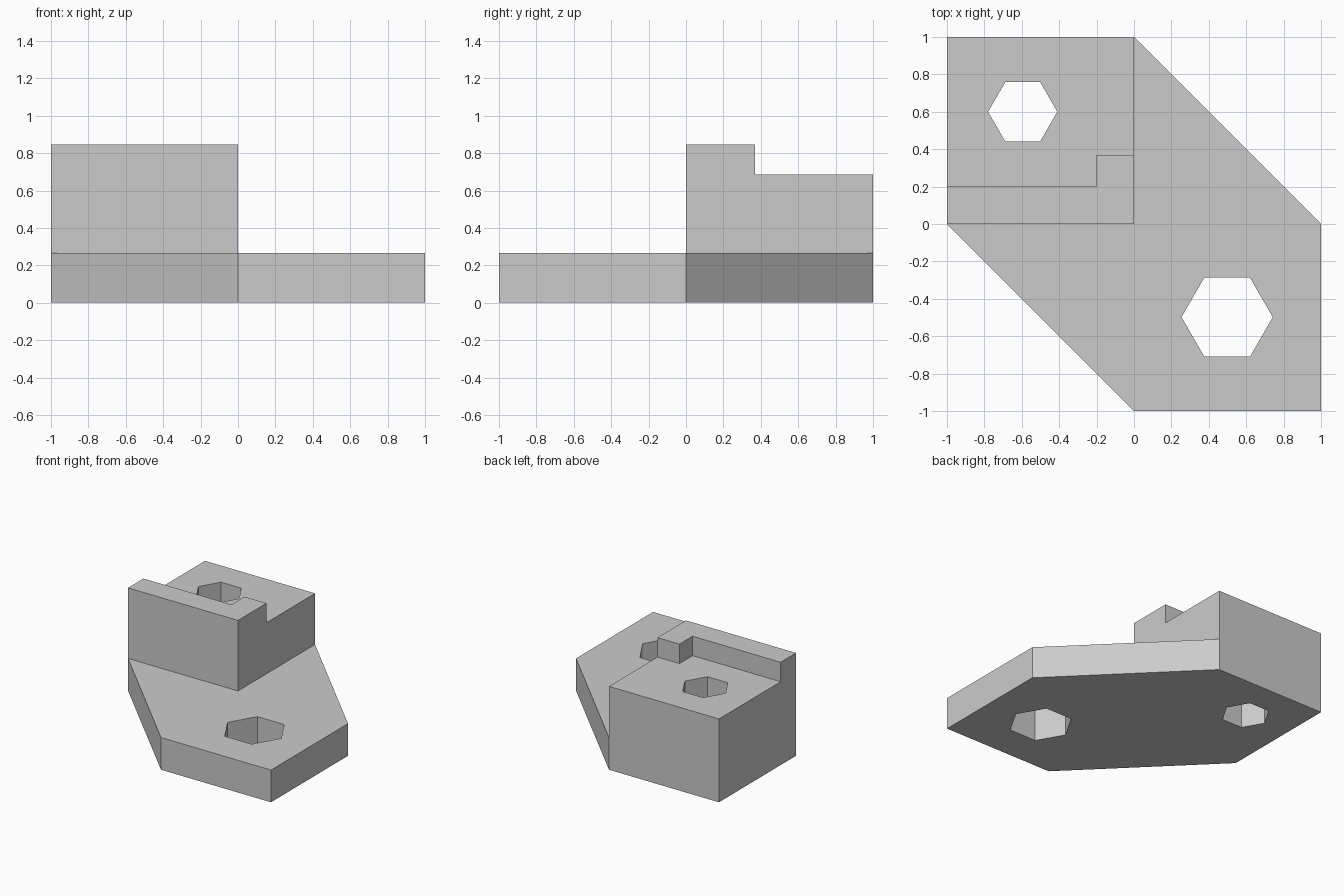
import bpy, bmesh
from math import cos, sin, pi

cube = bpy.data.objects.get("Cube")
if cube:
    bpy.data.objects.remove(cube, do_unlink=True)

grey = bpy.data.materials.new("light grey")
grey.use_nodes = True
colour = (0.6, 0.6, 0.6, 1)
grey.diffuse_color = colour
grey.node_tree.nodes["Principled BSDF"].inputs["Base Color"].default_value = colour


def prism(name, outline, z0, z1):
    """Extrude a flat outline from z0 up to z1."""
    bm = bmesh.new()
    face = bm.faces.new([bm.verts.new((x, y, z0)) for x, y in outline])
    top = bmesh.ops.extrude_face_region(bm, geom=[face])["geom"]
    for v in top:
        if isinstance(v, bmesh.types.BMVert):
            v.co.z = z1
    bmesh.ops.recalc_face_normals(bm, faces=bm.faces)
    mesh = bpy.data.meshes.new(name)
    bm.to_mesh(mesh)
    bm.free()
    mesh.materials.append(grey)
    obj = bpy.data.objects.new(name, mesh)
    bpy.context.collection.objects.link(obj)
    return obj


def combine(target, other, operation):
    """Apply a boolean and discard the helper."""
    mod = target.modifiers.new(operation, "BOOLEAN")
    mod.operation, mod.object, mod.solver = operation, other, "EXACT"
    bpy.context.view_layer.objects.active = target
    bpy.ops.object.modifier_apply(modifier=mod.name)
    bpy.data.objects.remove(other, do_unlink=True)


def hexagon(cx, cy, r):
    return [(cx + r * cos(i * pi / 3), cy + r * sin(i * pi / 3)) for i in range(6)]


# Six-sided base plate
bracket = prism("stepped_bracket",
                [(-1, 0), (0, -1), (1, -1), (1, 0), (0, 1), (-1, 1)], 0, 0.265)

# Raised block, then the L-shaped lip on its front edge
block = prism("block", [(-1, 0), (0, 0), (0, 1), (-1, 1)], 0, 0.685)
lip = prism("lip", [(-1, 0), (0, 0), (0, 0.37), (-0.2, 0.37), (-0.2, 0.2), (-1, 0.2)],
            0, 0.845)
combine(block, lip, "UNION")
combine(bracket, block, "UNION")

# Hexagonal through holes
for cx, cy, r in ((-0.595, 0.6, 0.185), (0.498, -0.498, 0.244)):
    cutter = prism("hole_cutter", hexagon(cx, cy, r), -0.5, 1.5)
    cutter.hide_render = True
    combine(bracket, cutter, "DIFFERENCE")
